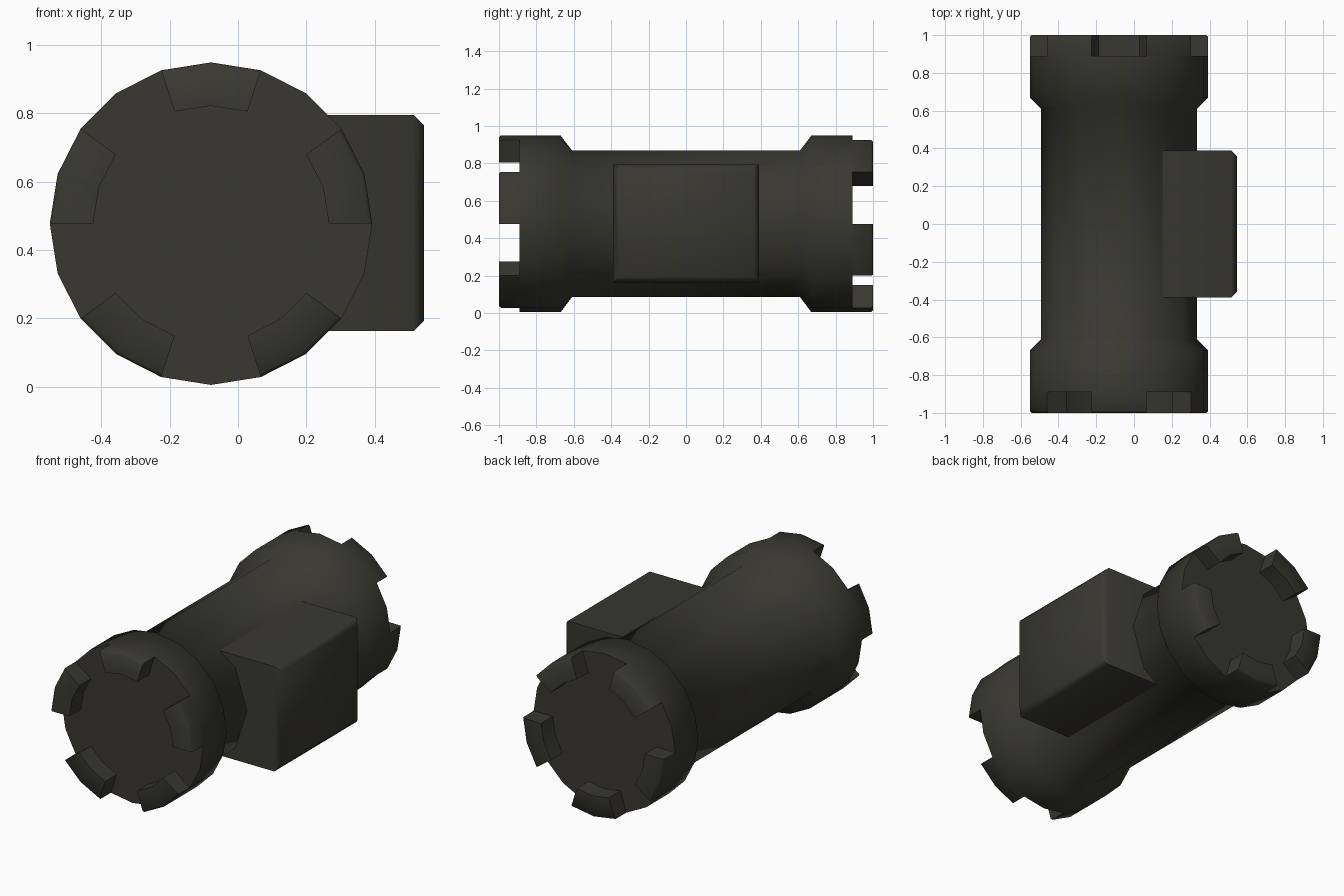
import bpy, bmesh, math

if "Cube" in bpy.data.objects:
    bpy.data.objects.remove(bpy.data.objects["Cube"])

CX, CZ = -0.079, 0.477      # axis of the barrel (runs along y)
N = 20                      # sides of the end collars
R, BODY, INNER = 0.472, 0.4125, 0.345

mat = bpy.data.materials.new("dark olive grey")
mat.diffuse_color = (0.040, 0.039, 0.030, 1)
mat.use_nodes = True
mat.node_tree.nodes["Principled BSDF"].inputs["Base Color"].default_value = mat.diffuse_color


def point(r, i, y):
    a = 2 * math.pi * i / N
    return (CX + r * math.cos(a), y, CZ + r * math.sin(a))


def body_radius(i):
    # ten-sided tube: odd points lie in the middle of its flats
    return BODY * (math.cos(math.pi / 10) if i % 2 else 1)


def finish(bm, name, angle=50):
    bmesh.ops.recalc_face_normals(bm, faces=bm.faces[:])
    me = bpy.data.meshes.new(name)
    bm.to_mesh(me)
    bm.free()
    ob = bpy.data.objects.new(name, me)
    bpy.context.collection.objects.link(ob)
    me.materials.append(mat)
    bpy.ops.object.select_all(action='DESELECT')
    ob.select_set(True)
    bpy.context.view_layer.objects.active = ob
    bpy.ops.object.shade_smooth_by_angle(angle=math.radians(angle))
    return ob


# barrel with flared collars and flat end caps
bm = bmesh.new()
rings = []
for y, flared in [(-0.89, 1), (-0.67, 1), (-0.61, 0), (0.61, 0), (0.67, 1), (0.89, 1)]:
    rings.append([bm.verts.new(point(R if flared else body_radius(i), i, y)) for i in range(N)])
for a, b in zip(rings, rings[1:]):
    for i in range(N):
        j = (i + 1) % N
        bm.faces.new((a[i], a[j], b[j], b[i]))
bm.faces.new(rings[0])
bm.faces.new(rings[-1])
finish(bm, "barrel")


# five teeth on each end, each two segments wide; the back set is flipped
def teeth(name, side, first):
    bm = bmesh.new()
    section = [(INNER, 0.89), (INNER, 1.0), (R - 0.01, 1.0), (R, 0.99), (R, 0.89)]
    for k in range(5):
        cols = [[bm.verts.new(point(r, first + 4 * k + s, side * y)) for r, y in section]
                for s in range(3)]
        for a, b in zip(cols, cols[1:]):
            for m in range(len(section) - 1):
                bm.faces.new((a[m], a[m + 1], b[m + 1], b[m]))
        bm.faces.new(cols[0])
        bm.faces.new(cols[2])
    finish(bm, name)


teeth("front_teeth", -1, 0)
teeth("back_teeth", 1, 2)

# side block with chamfered outer face
bm = bmesh.new()
loops = []
for x, inset in [(0.0, 0), (0.515, 0), (0.545, 0.03)]:
    y, z0, z1 = 0.39 - inset, 0.163 + inset, 0.795 - inset
    loops.append([bm.verts.new(p) for p in
                  [(x, -y, z0), (x, y, z0), (x, y, z1), (x, -y, z1)]])
for a, b in zip(loops, loops[1:]):
    for i in range(4):
        j = (i + 1) % 4
        bm.faces.new((a[i], a[j], b[j], b[i]))
bm.faces.new(loops[0])
bm.faces.new(loops[-1])
finish(bm, "side_block")
